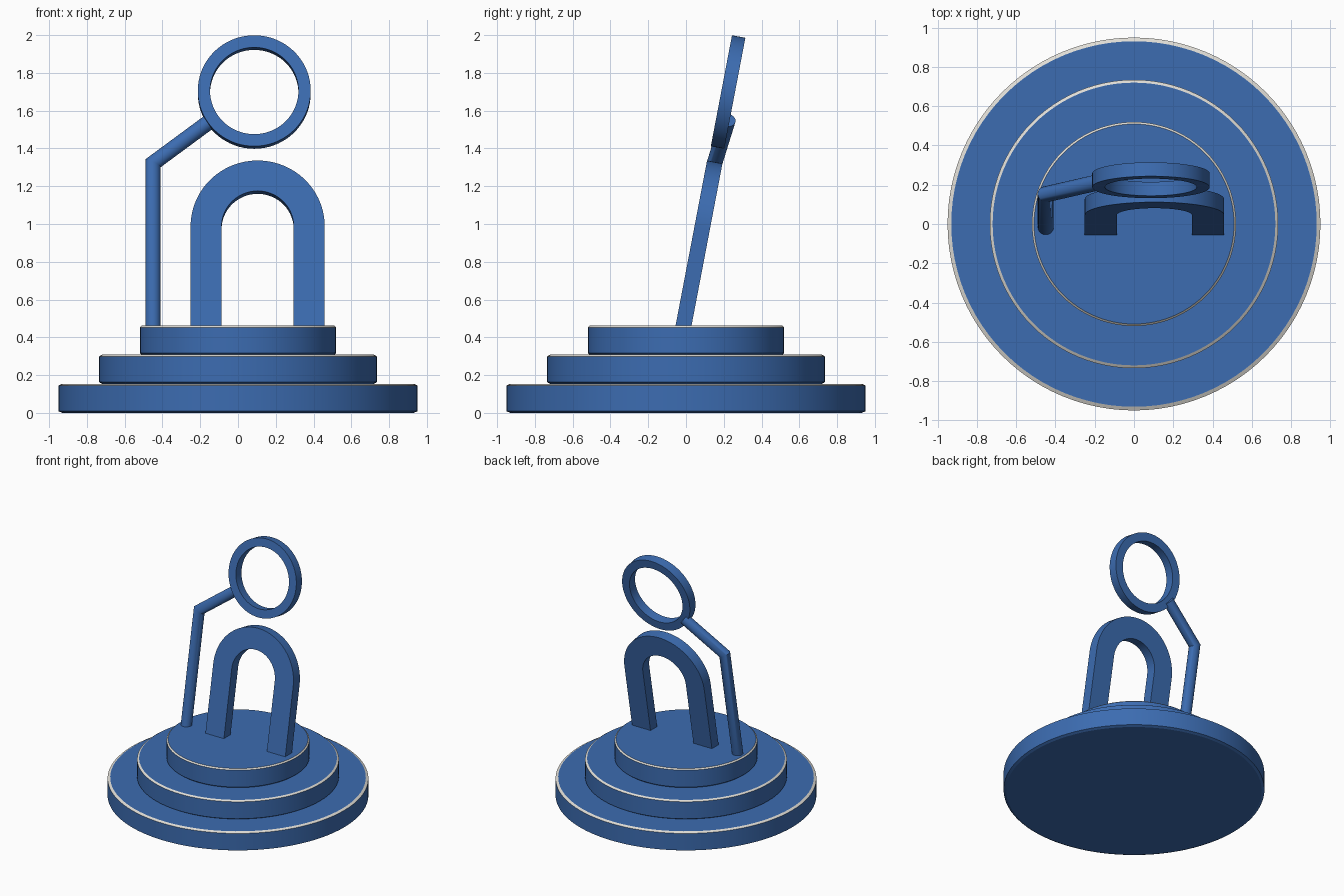
import bpy, bmesh, math
from mathutils import Matrix, Vector

if "Cube" in bpy.data.objects:
    bpy.data.objects.remove(bpy.data.objects["Cube"])


def material(name, rgb):
    m = bpy.data.materials.new(name)
    m.diffuse_color = (*rgb, 1)
    m.use_nodes = True
    m.node_tree.nodes["Principled BSDF"].inputs["Base Color"].default_value = m.diffuse_color
    return m


BLUE = material("blue", (0.045, 0.150, 0.440))
RIM = material("pale rim", (0.74, 0.72, 0.67))

# Leaning plane shared by arch, ring and rod: local z runs up the slope
TILT = Matrix.Translation((0, -0.013, 0.462)) @ Matrix.Rotation(math.radians(-10.8), 4, 'X')


def finish(name, bm, mats, angle=35):
    bmesh.ops.recalc_face_normals(bm, faces=bm.faces)
    me = bpy.data.meshes.new(name)
    bm.to_mesh(me)
    bm.free()
    ob = bpy.data.objects.new(name, me)
    bpy.context.collection.objects.link(ob)
    for m in mats:
        me.materials.append(m)
    bpy.ops.object.select_all(action='DESELECT')
    ob.select_set(True)
    bpy.context.view_layer.objects.active = ob
    bpy.ops.object.shade_smooth_by_angle(angle=math.radians(angle))
    return ob


def disc(name, r, z0, z1, n=96):
    """Round step with chamfered edges; the top chamfer is pale."""
    bm = bmesh.new()
    b, h = 0.02 * r, 0.009
    rings = []
    for rad, z in ((r - b, z0), (r, z0 + h), (r, z1 - h), (r - b, z1)):
        rings.append([bm.verts.new((rad * math.cos(a), rad * math.sin(a), z))
                      for a in (2 * math.pi * i / n for i in range(n))])
    bm.faces.new(rings[0])
    bm.faces.new(rings[-1])
    for k in range(3):
        for i in range(n):
            j = (i + 1) % n
            f = bm.faces.new((rings[k][i], rings[k][j], rings[k + 1][j], rings[k + 1][i]))
            f.material_index = 1 if k == 2 else 0
    finish(name, bm, (BLUE, RIM), 25)


def band(name, outer, inner, thick, closed):
    """Flat strip between two matching outlines, given thickness and leaned back."""
    bm = bmesh.new()
    rows = [[bm.verts.new(TILT @ Vector((x, y, z))) for x, z in path]
            for path, y in ((outer, -thick / 2), (outer, thick / 2),
                            (inner, thick / 2), (inner, -thick / 2))]
    n = len(outer)
    for k in range(4):
        a, b = rows[k], rows[(k + 1) % 4]
        for i in range(n if closed else n - 1):
            j = (i + 1) % n
            bm.faces.new((a[i], a[j], b[j], b[i]))
    if not closed:
        for i in (0, -1):
            bm.faces.new([r[i] for r in rows])
    finish(name, bm, (BLUE,))


def arc(cx, cz, r, a0, a1, n):
    return [(cx + r * math.cos(a0 + (a1 - a0) * i / n),
             cz + r * math.sin(a0 + (a1 - a0) * i / n)) for i in range(n + 1)]


# Stepped round base
disc("base_step_lower", 0.95, 0.0, 0.154)
disc("base_step_middle", 0.735, 0.154, 0.308)
disc("base_step_upper", 0.52, 0.308, 0.462)

# Leaning arch
AX, SPRING, FOOT = 0.104, 0.527, -0.03


def arch_path(r):
    return [(AX + r, FOOT)] + arc(AX, SPRING, r, 0, math.pi, 48) + [(AX - r, FOOT)]


band("arch", arch_path(0.355), arch_path(0.191), 0.083, False)

# Ring above the arch
band("ring", arc(0.086, 1.259, 0.299, 0, 2 * math.pi, 72)[:-1],
     arc(0.086, 1.259, 0.234, 0, 2 * math.pi, 72)[:-1], 0.072, True)

# Bent rod carrying the ring, with a mitred elbow
foot = TILT @ Vector((-0.45, 0, -0.03))
elbow = TILT @ Vector((-0.45, 0, 0.875))
tip = Vector((-0.14, 0.222, 1.55))
d1, d2 = (elbow - foot).normalized(), (tip - elbow).normalized()
mitre = (d1 + d2).normalized()
u = d1.cross(d2).normalized()
v = d1.cross(u)
bm = bmesh.new()
N, R = 32, 0.041
rows = [[], [], []]
for i in range(N):
    a = 2 * math.pi * i / N
    p = foot + R * (math.cos(a) * u + math.sin(a) * v)
    q = p + d1 * ((elbow - p).dot(mitre) / d1.dot(mitre))
    s = q + d2 * (tip - q).dot(d2)
    for row, co in zip(rows, (p, q, s)):
        row.append(bm.verts.new(co))
for k in range(2):
    for i in range(N):
        j = (i + 1) % N
        bm.faces.new((rows[k][i], rows[k][j], rows[k + 1][j], rows[k + 1][i]))
bm.faces.new(rows[0])
bm.faces.new(rows[2])
finish("bent_rod", bm, (BLUE,))
